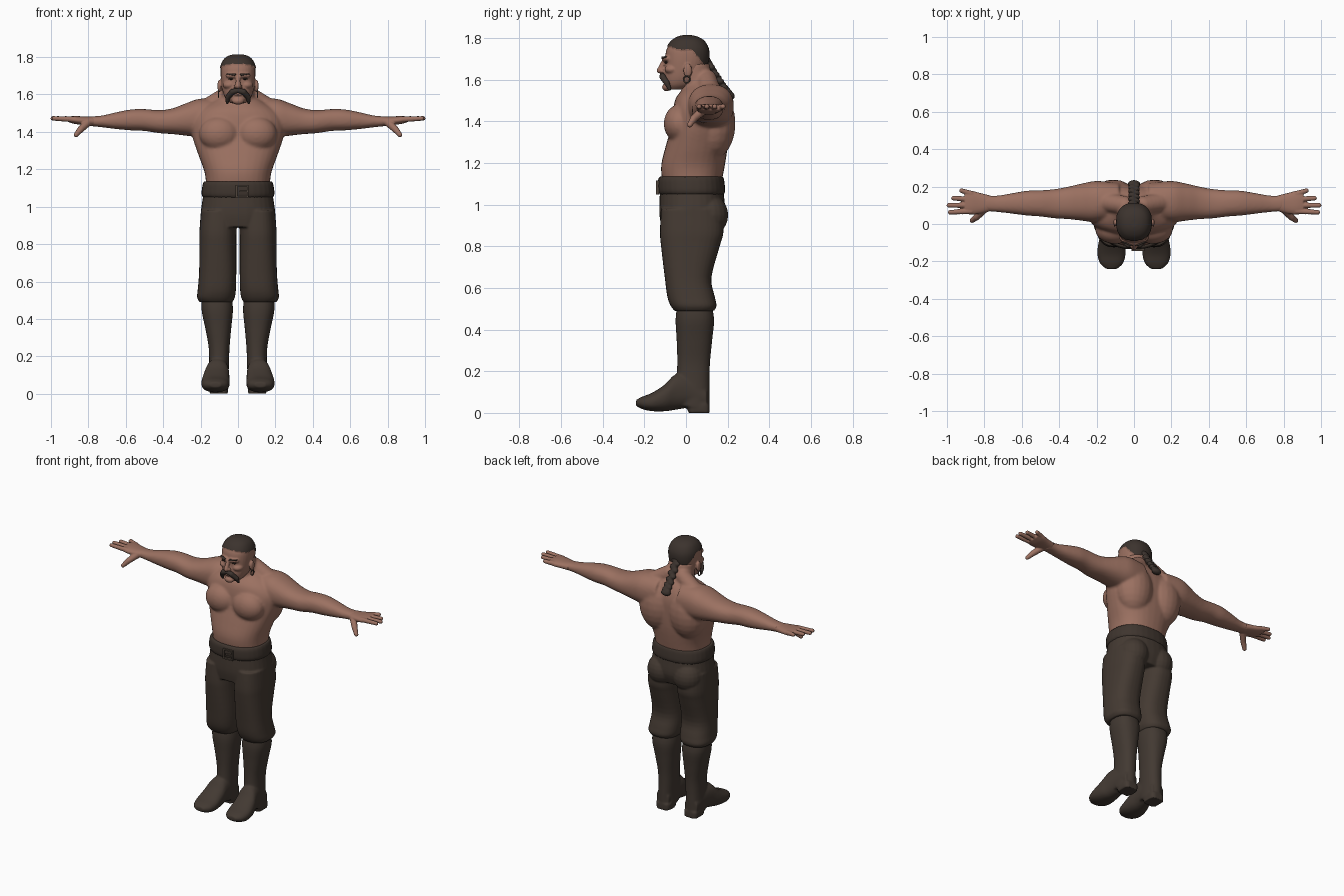
import bpy, bmesh, math
from mathutils import Vector, Matrix

cube = bpy.data.objects.get("Cube")
if cube:
    bpy.data.objects.remove(cube, do_unlink=True)


def material(name, rgb):
    m = bpy.data.materials.new(name)
    m.use_nodes = True
    col = (*rgb, 1)
    m.diffuse_color = col
    node = next(n for n in m.node_tree.nodes if n.type == 'BSDF_PRINCIPLED')
    node.inputs["Base Color"].default_value = col
    node.inputs["Roughness"].default_value = 0.8
    return m


SKIN = material("skin", (.33, .165, .12))
CLOTH = material("brown cloth", (.058, .042, .032))
BOOT = material("boot leather", (.055, .041, .032))
BELT = material("belt leather", (.05, .036, .028))
HAIR = material("dark hair", (.045, .033, .027))
METAL = material("dull metal", (.08, .06, .045))
EYE = material("eye", (.03, .02, .016))

ORDER = {'z': lambda p, u, v: (u, v, p),
         'x': lambda p, u, v: (p, u, v),
         'y': lambda p, u, v: (u, p, v)}


def smooth_rings(rings, steps=4):
    # Catmull-Rom interpolation of the ring values
    out = []
    for i in range(len(rings) - 1):
        a, b, c, d = (rings[min(max(k, 0), len(rings) - 1)]
                      for k in (i - 1, i, i + 1, i + 2))
        for s in range(steps):
            t = s / steps
            out.append([q + .5 * t * (r - p + t * (2*p - 5*q + 4*r - w + t * (3*(q - r) + w - p)))
                        for p, q, r, w in zip(a, b, c, d)])
    return out + [list(rings[-1])]


def loft(bm, axis, rings, power=2.3, n=32):
    """Rings are (position, u min, u max, v min, v max) along the axis."""
    loops = []
    for p, u0, u1, v0, v1 in smooth_rings(rings):
        loop = []
        for k in range(n):
            c, s = math.cos(math.tau * k / n), math.sin(math.tau * k / n)
            c = math.copysign(abs(c) ** (2 / power), c)
            s = math.copysign(abs(s) ** (2 / power), s)
            co = ORDER[axis](p, (u0 + u1 + (u1 - u0) * c) / 2, (v0 + v1 + (v1 - v0) * s) / 2)
            loop.append(bm.verts.new(co))
        loops.append(loop)
    for a, b in zip(loops, loops[1:]):
        for k in range(n):
            j = (k + 1) % n
            bm.faces.new((a[k], a[j], b[j], b[k]))
    bm.faces.new(loops[0][::-1])
    bm.faces.new(loops[-1])


def column(bm, rings, power=2.3):
    """Symmetric upright loft: (z, half width, front, back)."""
    loft(bm, 'z', [(z, -w, w, f, b) for z, w, f, b in rings], power)


def ball(bm, centre, radii):
    m = Matrix.Translation(centre) @ Matrix.Diagonal((*radii, 1))
    bmesh.ops.create_uvsphere(bm, u_segments=20, v_segments=12, radius=1, matrix=m)


def strand(bm, points, radii, steps=6):
    pts = [Vector(p) for p in points]
    for i in range(len(pts) - 1):
        for s in range(steps + 1):
            t = s / steps
            r = radii[i] * (1 - t) + radii[i + 1] * t
            ball(bm, pts[i].lerp(pts[i + 1], t), (r, r, r))


def box(bm, centre, size):
    bmesh.ops.create_cube(bm, size=1, matrix=Matrix.Translation(centre) @ Matrix.Diagonal((*size, 1)))


def mirror(bm):
    geom = bmesh.ops.duplicate(bm, geom=bm.verts[:] + bm.edges[:] + bm.faces[:])["geom"]
    for v in geom:
        if isinstance(v, bmesh.types.BMVert):
            v.co.x = -v.co.x
    bmesh.ops.reverse_faces(bm, faces=[f for f in geom if isinstance(f, bmesh.types.BMFace)])


def finish(name, bm, mat, voxel=0, smooth=0):
    """Make an object; with a voxel size, fuse the pieces into one skin."""
    bmesh.ops.recalc_face_normals(bm, faces=bm.faces[:])
    me = bpy.data.meshes.new(name)
    bm.to_mesh(me)
    bm.free()
    me.materials.append(mat)
    ob = bpy.data.objects.new(name, me)
    bpy.context.scene.collection.objects.link(ob)
    if voxel:
        rm = ob.modifiers.new("fuse", 'REMESH')
        rm.mode, rm.voxel_size, rm.use_smooth_shade = 'VOXEL', voxel, True
        sm = ob.modifiers.new("soften", 'SMOOTH')
        sm.factor, sm.iterations = .5, smooth
        dg = bpy.context.evaluated_depsgraph_get()
        fused = bpy.data.meshes.new_from_object(ob.evaluated_get(dg))
        ob.modifiers.clear()
        ob.data = fused
        if not fused.materials:
            fused.materials.append(mat)
    return ob


# Torso, chest, back muscles, neck and arms
bm = bmesh.new()
loft(bm, 'x', [(.08, .03, .22, 1.36, 1.575), (.2, .01, .23, 1.37, 1.578), (.28, .018, .216, 1.38, 1.552),
               (.35, .026, .2, 1.388, 1.526), (.42, .03, .187, 1.393, 1.516), (.5, .04, .18, 1.405, 1.522),
               (.57, .045, .178, 1.408, 1.52), (.65, .055, .165, 1.415, 1.505),
               (.73, .064, .152, 1.425, 1.487), (.8, .068, .154, 1.432, 1.482)])
ball(bm, (.1, -.03, 1.39), (.108, .077, .092))
ball(bm, (.11, .13, 1.39), (.125, .108, .17))
strand(bm, [(.05, .1, 1.6), (.17, .12, 1.52)], (.05, .055))
mirror(bm)
column(bm, [(1.08, .168, -.108, .165), (1.18, .178, -.12, .185), (1.28, .213, -.098, .2),
            (1.38, .245, -.07, .205), (1.46, .245, -.062, .205), (1.52, .2, -.045, .19),
            (1.57, .12, 0, .16), (1.6, .08, .02, .12)])
column(bm, [(1.48, .1, -.035, .15), (1.55, .088, -.022, .135), (1.68, .083, -.03, .115)], 2)
finish("torso_and_arms", bm, SKIN, .008, 7)

# Hands
bm = bmesh.new()
loft(bm, 'x', [(.77, .068, .153, 1.431, 1.481), (.82, .056, .165, 1.436, 1.482),
               (.87, .05, .178, 1.442, 1.485), (.905, .058, .176, 1.452, 1.482)])
for root, tip, reach in ((.068, .063, .983), (.1, .1, .99), (.132, .138, .966), (.162, .178, .922)):
    strand(bm, [(.87, root, 1.466), (reach, tip, 1.472)], (.0155, .0125), 12)
strand(bm, [(.8, .08, 1.452), (.84, .038, 1.415), (.866, .018, 1.384)], (.022, .018, .013))
mirror(bm)
finish("hands", bm, SKIN, .004, 3)

# Head with nose, brow, cheeks, jaw and ears
bm = bmesh.new()
ball(bm, (.1, .008, 1.645), (.01, .021, .034))
ball(bm, (.045, -.065, 1.65), (.036, .038, .024))
strand(bm, [(.015, -.103, 1.7), (.055, -.088, 1.702)], (.013, .012))
ball(bm, (.013, -.115, 1.642), (.012, .012, .01))
mirror(bm)
column(bm, [(1.553, .04, -.085, -.01), (1.575, .064, -.1, .04), (1.61, .08, -.105, .08),
            (1.66, .089, -.102, .098), (1.71, .093, -.1, .108), (1.75, .09, -.092, .105),
            (1.785, .073, -.068, .085), (1.803, .048, -.04, .055), (1.81, .02, -.015, .025)])
strand(bm, [(0, -.103, 1.695), (0, -.126, 1.645)], (.011, .015))
ball(bm, (0, -.093, 1.565), (.032, .022, .02))
ball(bm, (0, -.104, 1.6), (.024, .012, .006))
head = finish("head", bm, SKIN, .005, 3)

# Cropped crown of hair, tapering toward the nape
me = head.data
me.materials.append(HAIR)
crown = set()
for f in me.polygons:
    x, y, z = f.center
    if z > 1.745 + .3 * max(0, -y - .03) - 1.3 * max(0, y - .03):
        f.material_index = 1
        crown.update(f.vertices)
offsets = {i: me.vertices[i].normal * .005 for i in crown}
for i, d in offsets.items():
    me.vertices[i].co += d

# Braid hanging behind the neck
bm = bmesh.new()
path = [(0, .095, 1.695), (0, .135, 1.63), (0, .175, 1.57), (0, .207, 1.53)]
strand(bm, path, (.022, .019, .017, .02))
for i in range(12):
    t = i / 11 * 2.99
    k = int(t)
    p = Vector(path[k]).lerp(Vector(path[k + 1]), t - k)
    ball(bm, p + Vector(((-1) ** i * .012, .005, 0)), (.019, .018, .015))
ball(bm, (0, .213, 1.522), (.034, .022, .019))
finish("braid", bm, HAIR, .005, 1)

# Moustache and eyebrows
bm = bmesh.new()
strand(bm, [(0, -.114, 1.622), (.03, -.112, 1.614), (.054, -.092, 1.585), (.058, -.078, 1.556)],
       (.013, .016, .014, .008))
strand(bm, [(.018, -.113, 1.706), (.058, -.096, 1.71)], (.007, .005))
mirror(bm)
finish("moustache_and_brows", bm, HAIR, .004, 1)

# Eyes
bm = bmesh.new()
ball(bm, (.037, -.094, 1.684), (.014, .009, .006))
mirror(bm)
finish("eyes", bm, EYE)

# Earrings
bm = bmesh.new()
ring = [(.104, .004 + .015 * math.cos(a), 1.602 + .017 * math.sin(a))
        for a in (math.tau * k / 16 for k in range(17))]
strand(bm, ring, [.004] * 17, 2)
mirror(bm)
finish("earrings", bm, METAL, .003, 0)

# Trousers gathered below the knee
bm = bmesh.new()
loft(bm, 'z', [(.98, .008, .198, -.12, .175), (.87, .008, .206, -.125, .18), (.8, .009, .206, -.12, .162),
               (.65, .009, .208, -.102, .122), (.56, .011, .215, -.09, .138), (.515, .017, .219, -.074, .147),
               (.49, .03, .205, -.055, .135)], 2.5)
ball(bm, (.095, .11, .95), (.095, .093, .1))
mirror(bm)
column(bm, [(1.12, .178, -.122, .175), (1.05, .188, -.126, .182), (.96, .2, -.128, .188),
            (.89, .196, -.118, .165)])
finish("trousers", bm, CLOTH, .006, 4)

# Belt and its buckle
bm = bmesh.new()
column(bm, [(1.05, .188, -.128, .184), (1.07, .195, -.135, .188), (1.115, .19, -.135, .184),
            (1.135, .182, -.128, .178)])
finish("belt", bm, BELT, .006, 1)
bm = bmesh.new()
for side in (-1, 1):
    box(bm, (.022 + side * .03, -.137, 1.083), (.009, .014, .066))
    box(bm, (.022, -.137, 1.083 + side * .029), (.068, .014, .009))
box(bm, (.03, -.138, 1.083), (.045, .014, .008))
finish("belt_buckle", bm, METAL)

# Tall boots with heels
bm = bmesh.new()
loft(bm, 'z', [(.53, .035, .19, -.04, .12), (.45, .027, .195, -.05, .135), (.35, .036, .175, -.045, .126),
               (.25, .045, .157, -.042, .116), (.17, .048, .154, -.046, .113),
               (.1, .05, .156, -.06, .113), (.03, .05, .156, -.04, .112)])
loft(bm, 'y', [(.1, .06, .15, .02, .12), (.02, .05, .16, .025, .18), (-.05, .047, .175, .015, .185),
               (-.1, .045, .19, .008, .138), (-.16, .045, .196, .008, .098),
               (-.21, .058, .182, .018, .078), (-.24, .09, .15, .034, .062)])
loft(bm, 'z', [(0, .055, .152, .01, .114), (.04, .052, .154, .005, .114)], 4)
mirror(bm)
finish("boots", bm, BOOT, .007, 3)
